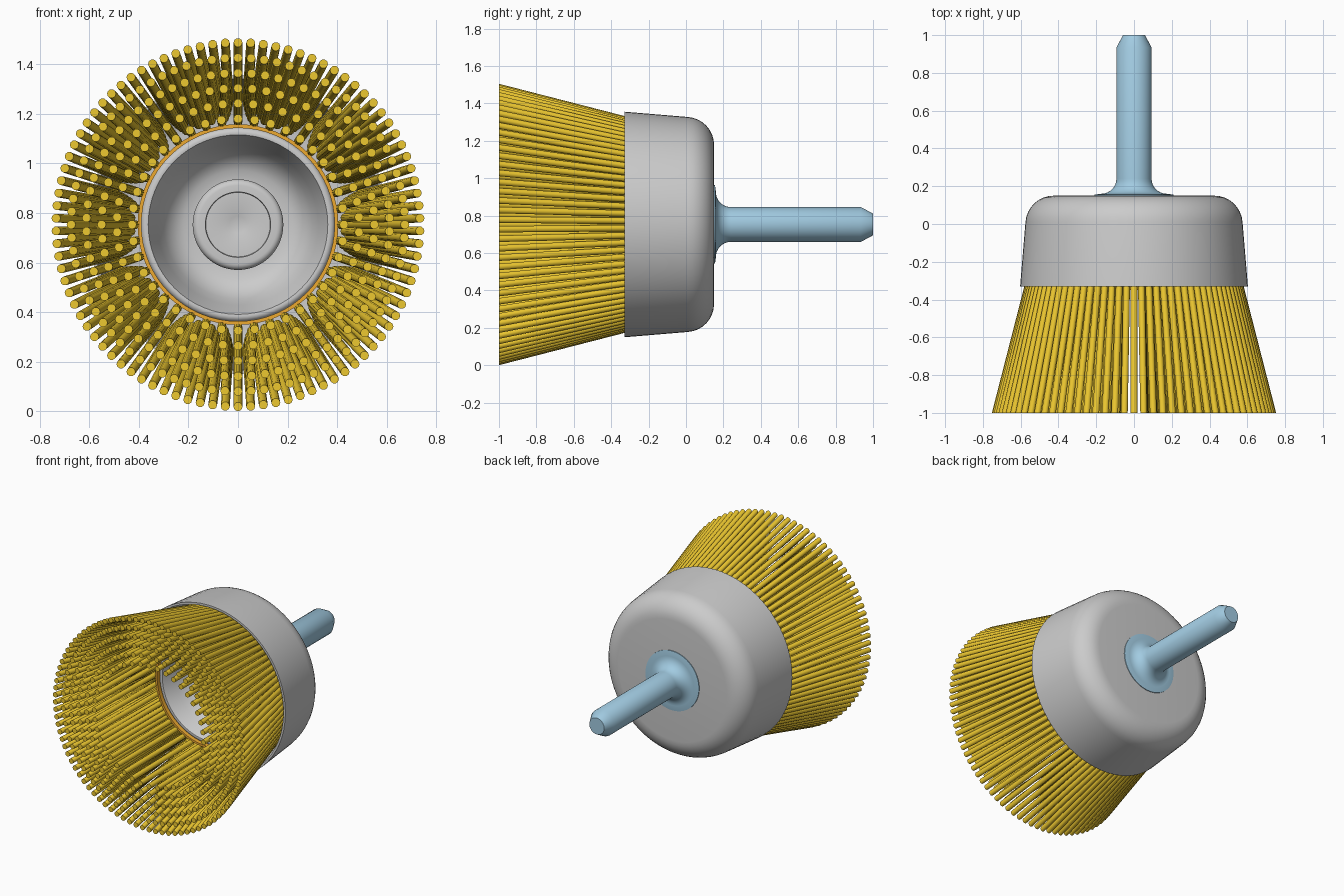
import bpy, bmesh
from math import sin, cos, pi, radians

if "Cube" in bpy.data.objects:
    bpy.data.objects.remove(bpy.data.objects["Cube"])

CZ = 0.753          # height of the rotation axis (runs along y)


def material(name, rgb):
    m = bpy.data.materials.new(name)
    m.diffuse_color = (*rgb, 1)
    m.use_nodes = True
    m.node_tree.nodes["Principled BSDF"].inputs["Base Color"].default_value = m.diffuse_color
    return m


def finish(bm, name, mat=None, angle=35):
    bmesh.ops.recalc_face_normals(bm, faces=bm.faces)
    me = bpy.data.meshes.new(name)
    bm.to_mesh(me)
    bm.free()
    ob = bpy.data.objects.new(name, me)
    bpy.context.collection.objects.link(ob)
    if mat:
        me.materials.append(mat)
    bpy.ops.object.select_all(action='DESELECT')
    ob.select_set(True)
    bpy.context.view_layer.objects.active = ob
    bpy.ops.object.shade_smooth_by_angle(angle=radians(angle))
    return ob


def lathe(name, profile, mat=None, n=64, closed=False):
    """Spin (radius, y) points about the horizontal axis."""
    bm = bmesh.new()
    rings = []
    for r, y in profile:
        if r == 0:
            rings.append([bm.verts.new((0, y, CZ))] * n)
        else:
            rings.append([bm.verts.new((r * sin(2 * pi * i / n), y, CZ + r * cos(2 * pi * i / n)))
                          for i in range(n)])
    pairs = list(zip(rings, rings[1:])) + ([(rings[-1], rings[0])] if closed else [])
    for a, b in pairs:
        for i in range(n):
            j = (i + 1) % n
            bm.faces.new(list(dict.fromkeys((a[i], a[j], b[j], b[i]))))
    return finish(bm, name, mat)


def arc(cr, cy, rad, a0, a1, steps=8):
    return [(cr + rad * cos(radians(a0 + (a1 - a0) * k / steps)),
             cy + rad * sin(radians(a0 + (a1 - a0) * k / steps))) for k in range(steps + 1)]


blue = material("steel_blue", (0.36, 0.60, 0.76))
yellow = material("bristle_yellow", (0.85, 0.58, 0.03))
orange = material("ring_orange", (0.85, 0.40, 0.03))

# Outer cup, thin shell with a rounded back edge
lathe("cup", [(0, 0.15)] + arc(0.425, 0.0, 0.15, 90, 4)
      + [(0.603, -0.33), (0.588, -0.33)] + arc(0.425, 0.0, 0.13, 4, 90) + [(0, 0.13)])

# Inner dished plate with rounded rim
lathe("inner_dish", [(0.39, -0.12), (0.392, -0.31)] + arc(0.37, -0.31, 0.022, 0, -110, 5)
      + [(0.345, -0.29), (0.325, -0.24), (0.30, -0.18), (0.265, -0.13),
         (0.22, -0.105), (0.17, -0.10), (0, -0.10)])

# Rounded clamping nut at the centre of the dish
lathe("centre_nut", [(0.183, -0.09), (0.183, -0.14)] + arc(0.158, -0.14, 0.025, 0, -90, 5)
      + [(0.132, -0.165), (0.13, -0.15), (0.035, -0.15), (0, -0.135)])

# Orange retaining ring inside the bristles
lathe("retaining_ring", [(0.39, -0.35), (0.405, -0.35), (0.405, -0.10), (0.39, -0.10)],
      orange, closed=True)

# Drive shaft with filleted flange and chamfered end
lathe("shaft", [(0, 0.14), (0.21, 0.14), (0.21, 0.155), (0.175, 0.160)]
      + arc(0.173, 0.24, 0.08, 270, 180) + [(0.093, 0.935), (0.058, 1.0), (0, 1.0)], blue)

# Bristles: six flared concentric rings, tips cut flat
bm = bmesh.new()
SIDES, BR = 10, 0.018
Y0, Y1 = -0.10, -1.0
for k in range(6):
    count = 90 - 10 * k
    tip = 0.735 - 0.0615 * k
    mouth = 0.563 - 0.029 * k
    base = mouth - (tip - mouth) / 0.67 * 0.23
    for i in range(count):
        t = 2 * pi * i / count
        ends = []
        for r, y in ((base, Y0), (tip, Y1)):
            ends.append([bm.verts.new((r * sin(t) + BR * cos(2 * pi * s / SIDES), y,
                                       CZ + r * cos(t) + BR * sin(2 * pi * s / SIDES)))
                         for s in range(SIDES)])
        a, b = ends
        for s in range(SIDES):
            q = (s + 1) % SIDES
            bm.faces.new((a[s], a[q], b[q], b[s]))
        bm.faces.new(a)
        bm.faces.new(b[::-1])
finish(bm, "bristles", yellow, 50)
